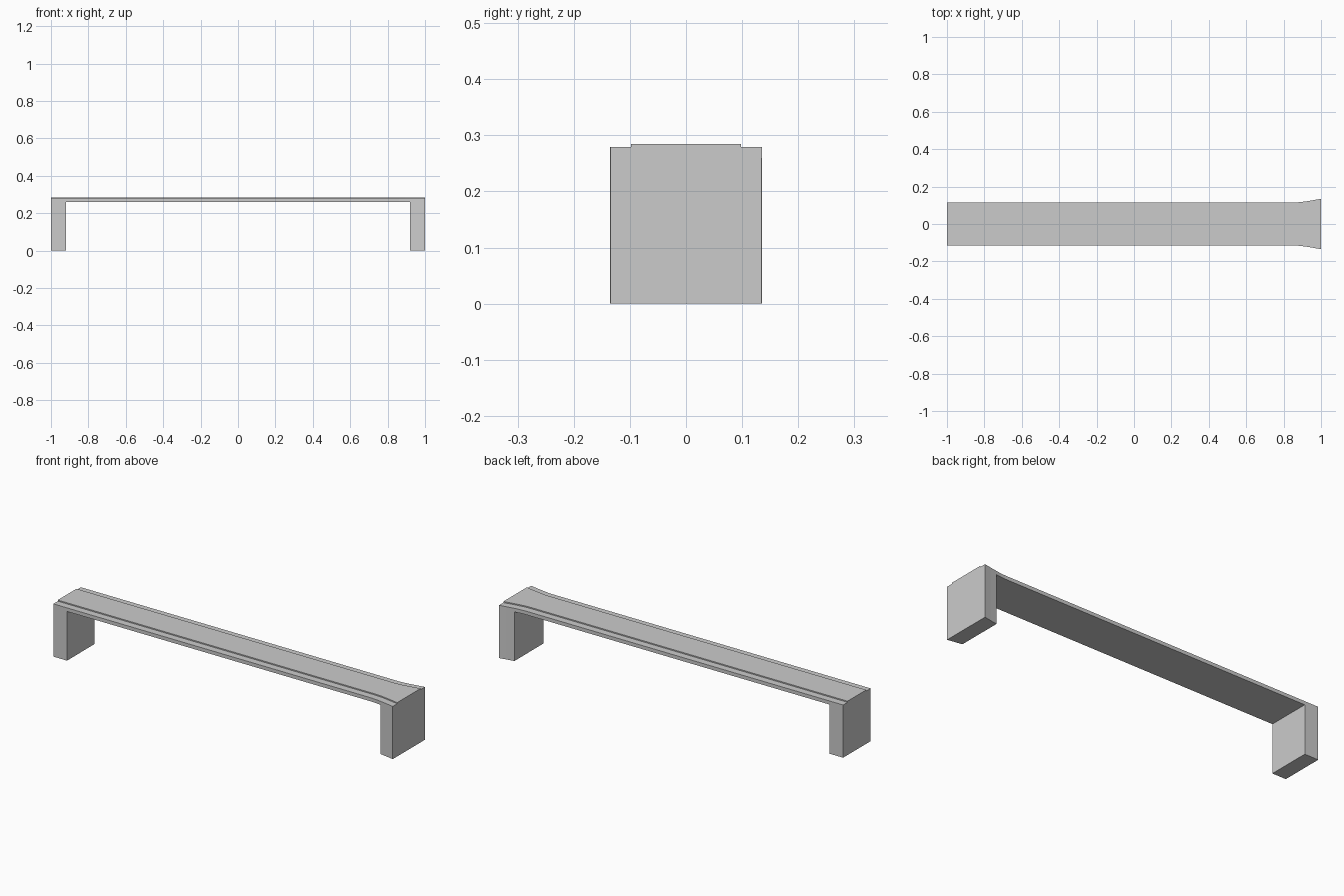
import bpy, bmesh

if "Cube" in bpy.data.objects:
    bpy.data.objects.remove(bpy.data.objects["Cube"])

# Extra half-width along x: straight run, then a gentle flare at the right end
FLARE = [(-1.0, 0.0), (-0.92, 0.0), (0.86, 0.0), (0.89, 0.002),
         (0.92, 0.006), (0.96, 0.0125), (1.0, 0.02)]


def flared_slab(name, half_width, x0, x1, z0, z1):
    """Solid slab between x0 and x1 whose sides follow the flare."""
    pts = [(x, half_width + d) for x, d in FLARE if x0 - 1e-6 <= x <= x1 + 1e-6]
    outline = [(x, -y) for x, y in pts] + [(x, y) for x, y in reversed(pts)]
    bm = bmesh.new()
    base = bm.faces.new([bm.verts.new((x, y, z0)) for x, y in outline])
    top = bmesh.ops.extrude_face_region(bm, geom=[base])
    verts = [g for g in top["geom"] if isinstance(g, bmesh.types.BMVert)]
    bmesh.ops.translate(bm, vec=(0, 0, z1 - z0), verts=verts)
    # extruding drops or keeps the base depending on context: make sure it is closed
    bmesh.ops.holes_fill(bm, edges=bm.edges[:], sides=0)
    bmesh.ops.recalc_face_normals(bm, faces=bm.faces[:])
    mesh = bpy.data.meshes.new(name)
    bm.to_mesh(mesh)
    bm.free()
    obj = bpy.data.objects.new(name, mesh)
    bpy.context.collection.objects.link(obj)
    return obj


# Deck with its slightly raised centre strip
flared_slab("deck", 0.115, -1.0, 1.0, 0.26, 0.279)
flared_slab("raised_walkway", 0.078, -1.0, 1.0, 0.279, 0.285)

# End supports
flared_slab("left_support", 0.115, -1.0, -0.92, 0.0, 0.26)
flared_slab("right_support", 0.115, 0.92, 1.0, 0.0, 0.26)
